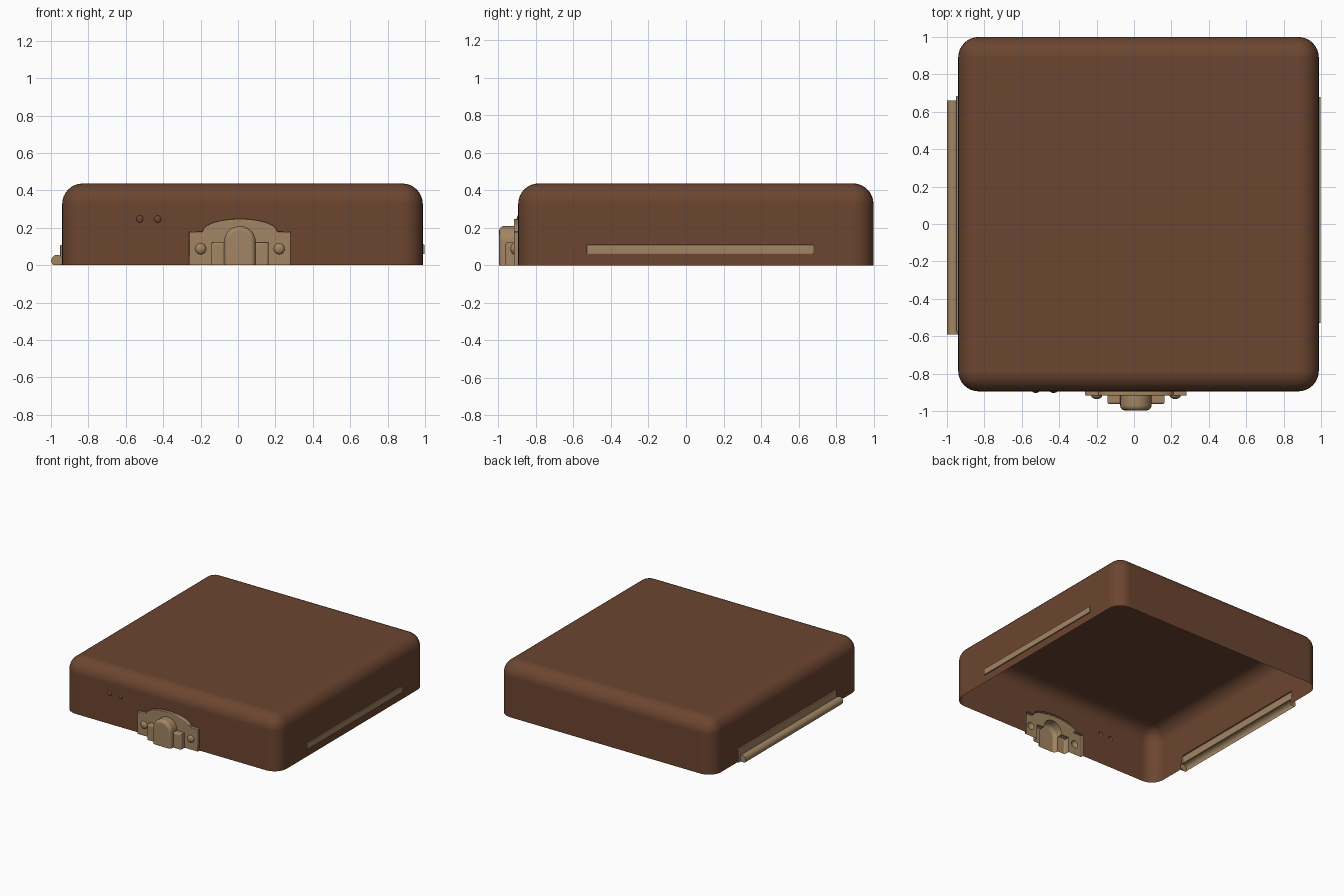
import bpy, bmesh
from math import sin, cos, pi
from mathutils import Matrix, Vector

if "Cube" in bpy.data.objects:
    bpy.data.objects.remove(bpy.data.objects["Cube"])


def make_material(name, rgb):
    m = bpy.data.materials.new(name)
    m.use_nodes = True
    m.diffuse_color = (*rgb, 1)
    m.node_tree.nodes["Principled BSDF"].inputs["Base Color"].default_value = (*rgb, 1)
    return m


materials = [make_material("brown leather", (0.15, 0.06, 0.03)),
             make_material("tarnished brass", (0.36, 0.235, 0.125))]
BROWN, BRASS = 0, 1
BELOW = -0.05   # solids run below the open rim and are trimmed later
INSIDE = -0.8   # fittings run back into the body before the union


def to_object(name, bm, index=None):
    if index is not None:
        bmesh.ops.recalc_face_normals(bm, faces=bm.faces)
        for f in bm.faces:
            f.material_index = index
    me = bpy.data.meshes.new(name)
    bm.to_mesh(me)
    bm.free()
    for m in materials:
        me.materials.append(m)
    ob = bpy.data.objects.new(name, me)
    bpy.context.collection.objects.link(ob)
    return ob


def box(name, lo, hi, index, bevel=0, segments=3):
    lo, hi = Vector(lo), Vector(hi)
    bm = bmesh.new()
    bmesh.ops.create_cube(bm, size=1, matrix=Matrix.Translation((lo + hi) / 2)
                          @ Matrix.Diagonal((*(hi - lo), 1)))
    if bevel:
        bmesh.ops.bevel(bm, geom=bm.edges[:], offset=bevel, segments=segments,
                        profile=0.5, affect='EDGES')
    return to_object(name, bm, index)


def front_prism(name, outline, front, bevel):
    # outline in x and z, extruded from inside the body to the front
    bm = bmesh.new()
    face = bm.faces.new([bm.verts.new((x, INSIDE, z)) for x, z in outline])
    out = bmesh.ops.extrude_face_region(bm, geom=[face], use_keep_orig=True)
    for v in out["geom"]:
        if isinstance(v, bmesh.types.BMVert):
            v.co.y = front
    bmesh.ops.recalc_face_normals(bm, faces=bm.faces)
    edges = [e for e in bm.edges if all(v.co.y == v.co.y and abs(v.co.y - front) < 1e-5
                                        for v in e.verts)]
    bmesh.ops.bevel(bm, geom=edges, offset=bevel, segments=3, profile=0.5, affect='EDGES')
    return to_object(name, bm, BRASS)


def knob(name, x, z, radius, y, depth, index):
    # low dome on the front wall
    bm = bmesh.new()
    bmesh.ops.create_uvsphere(bm, u_segments=16, v_segments=10, radius=1,
                              matrix=Matrix.Translation((x, y, z))
                              @ Matrix.Diagonal((radius, depth, radius, 1)))
    return to_object(name, bm, index)


# Rounded body
body = box("body", (-0.94, -0.895, -0.3), (0.988, 1.0, 0.437), BROWN, 0.11, 8)
fittings = []

# Clasp back plate with ears and an arched top
CX = 0.01
arch = [(CX + 0.2 * cos(a), 0.18 + 0.068 * sin(a)) for a in [pi * i / 12 for i in range(13)]]
plate = [(CX + 0.272, BELOW), (CX + 0.272, 0.178)] + arch + [(CX - 0.272, 0.178), (CX - 0.272, BELOW)]
fittings.append(front_prism("clasp_plate", plate, -0.918, 0.006))

# Clasp centre tongue with a round top
tongue = [(CX + 0.084, BELOW)] + [(CX + 0.084 * cos(a), 0.126 + 0.084 * sin(a))
          for a in [pi * i / 14 for i in range(15)]] + [(CX - 0.084, BELOW)]
fittings.append(front_prism("clasp_tongue", tongue, -0.997, 0.026))

# Clasp side blocks and rivets
for side in (-1, 1):
    inner, outer = CX + side * 0.07, CX + side * 0.153
    block = [(inner, BELOW), (outer, BELOW), (outer, 0.123), (inner, 0.123)]
    fittings.append(front_prism("clasp_block", block, -0.963, 0.012))
    fittings.append(knob("clasp_rivet", CX + side * 0.21, 0.088, 0.03, -0.916, 0.02, BRASS))

# Two small bumps on the front wall
for x in (-0.525, -0.43):
    fittings.append(knob("bump", x, 0.247, 0.019, -0.894, 0.009, BROWN))

# Hinge leaf and barrel on the right side
fittings.append(box("hinge_leaf", (-0.951, -0.575, BELOW), (-0.85, 0.685, 0.108), BRASS, 0.004, 2))
bm = bmesh.new()
bmesh.ops.create_cone(bm, cap_ends=True, segments=20, radius1=0.032, radius2=0.032, depth=1.25,
                      matrix=Matrix.Translation((-0.967, 0.035, 0.024)) @ Matrix.Rotation(pi / 2, 4, 'X'))
fittings.append(to_object("hinge_barrel", bm, BRASS))

# Strip on the left side
fittings.append(box("side_strip", (0.9, -0.53, 0.06), (0.997, 0.68, 0.11), BRASS, 0.004, 2))

# Merge into one skin, then trim it open at the rim
for ob in fittings:
    mod = body.modifiers.new(ob.name, 'BOOLEAN')
    mod.operation = 'UNION'
    mod.solver = 'EXACT'
    mod.object = ob
bpy.context.view_layer.update()
merged = bpy.data.meshes.new_from_object(body.evaluated_get(bpy.context.evaluated_depsgraph_get()))
for ob in fittings + [body]:
    bpy.data.objects.remove(ob)

skin = bmesh.new()
skin.from_mesh(merged)
bmesh.ops.bisect_plane(skin, geom=skin.verts[:] + skin.edges[:] + skin.faces[:],
                       plane_co=(0, 0, 0), plane_no=(0, 0, 1), clear_inner=True)


# Split the skin into its named parts
def part(name, rule):
    bm = skin.copy()
    bmesh.ops.delete(bm, geom=[f for f in bm.faces if not rule(f, f.calc_center_median())],
                     context='FACES')
    ob = to_object(name, bm)
    bpy.ops.object.select_all(action='DESELECT')
    ob.select_set(True)
    bpy.context.view_layer.objects.active = ob
    bpy.ops.object.shade_smooth_by_angle(angle=0.6)
    ob.modifiers.new("even_shading", 'WEIGHTED_NORMAL').keep_sharp = True


part("lid_shell", lambda f, c: f.material_index == BROWN)
part("front_clasp", lambda f, c: f.material_index == BRASS and abs(c.x) < 0.5)
part("hinge", lambda f, c: f.material_index == BRASS and c.x < -0.5)
part("left_strip", lambda f, c: f.material_index == BRASS and c.x > 0.5)
skin.free()
bpy.data.meshes.remove(merged)
